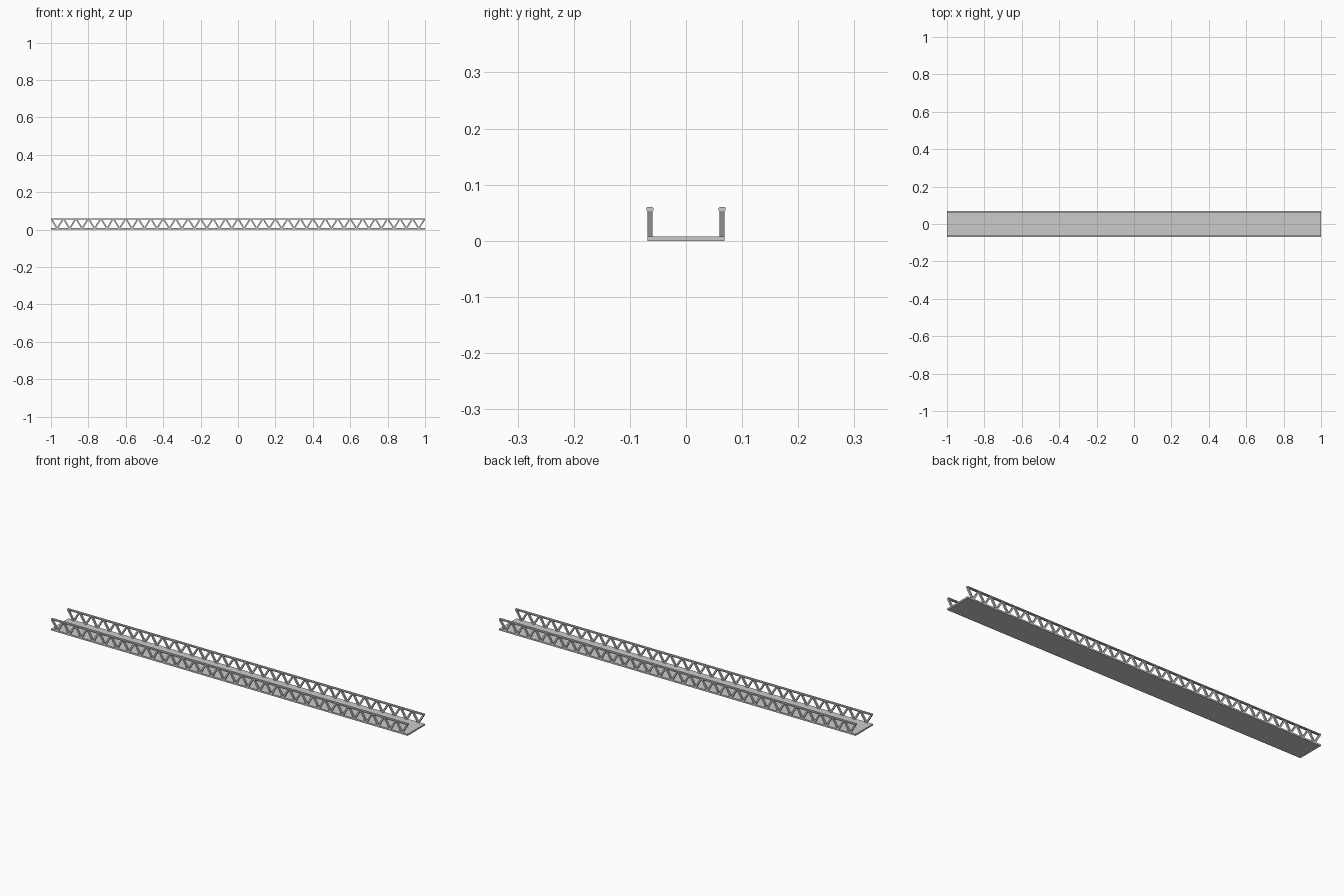
import bpy, bmesh, math
from mathutils import Matrix, Vector

if "Cube" in bpy.data.objects:
    bpy.data.objects.remove(bpy.data.objects["Cube"])

SEGMENTS = 6            # deck panels along the bridge
BAYS = 5                # V-shaped bays per panel
SEG = 2 / SEGMENTS
STEP = SEG / BAYS
Z_LOW, Z_HIGH = 0.007, 0.055
SIDE_Y = 0.0645


def new_object(name, bm):
    mesh = bpy.data.meshes.new(name)
    bmesh.ops.recalc_face_normals(bm, faces=bm.faces)
    bm.to_mesh(mesh)
    bm.free()
    ob = bpy.data.objects.new(name, mesh)
    bpy.context.collection.objects.link(ob)
    return ob


def add_box(bm, centre, size, rot=Matrix.Identity(4)):
    mat = Matrix.Translation(centre) @ rot @ Matrix.Diagonal((*size, 1))
    bmesh.ops.create_cube(bm, size=1, matrix=mat)


def add_strut(bm, a, b, width, depth):
    d = b - a
    rot = Matrix.Rotation(-math.atan2(d.z, d.x), 4, 'Y')
    add_box(bm, (a + b) / 2, (d.length, depth, width), rot)


def add_rail(bm, x0, x1, y, z0, z1, half, c):
    # bar with chamfered long edges
    prof = [(-half, z0 + c), (-half + c, z0), (half - c, z0), (half, z0 + c),
            (half, z1 - c), (half - c, z1), (-half + c, z1), (-half, z1 - c)]
    ends = [[bm.verts.new((x, y + p, z)) for p, z in prof] for x in (x0, x1)]
    for ring in ends:
        bm.faces.new(ring)
    for i in range(8):
        j = (i + 1) % 8
        bm.faces.new((ends[0][i], ends[0][j], ends[1][j], ends[1][i]))


for s in range(SEGMENTS):
    x0 = -1 + s * SEG

    # deck panel
    bm = bmesh.new()
    add_box(bm, (x0 + SEG / 2, 0, 0.004), (SEG, 0.138, 0.008))
    new_object(f"deck_panel_{s + 1}", bm)

    for side, y in (("front", -SIDE_Y), ("back", SIDE_Y)):
        # top rail
        bm = bmesh.new()
        add_rail(bm, x0, x0 + SEG, y, 0.053, 0.060, 0.0062, 0.0015)
        new_object(f"{side}_rail_{s + 1}", bm)

        # zigzag lattice
        bm = bmesh.new()
        for i in range(BAYS):
            left = x0 + i * STEP
            top_a = Vector((left + 0.003, y, Z_HIGH))
            low_a = Vector((left + STEP / 2 - 0.001, y, Z_LOW))
            low_b = Vector((left + STEP / 2 + 0.001, y, Z_LOW))
            top_b = Vector((left + STEP - 0.003, y, Z_HIGH))
            add_strut(bm, top_a, low_a, 0.008, 0.009)
            add_strut(bm, low_b, top_b, 0.008, 0.009)
        new_object(f"{side}_lattice_{s + 1}", bm)
